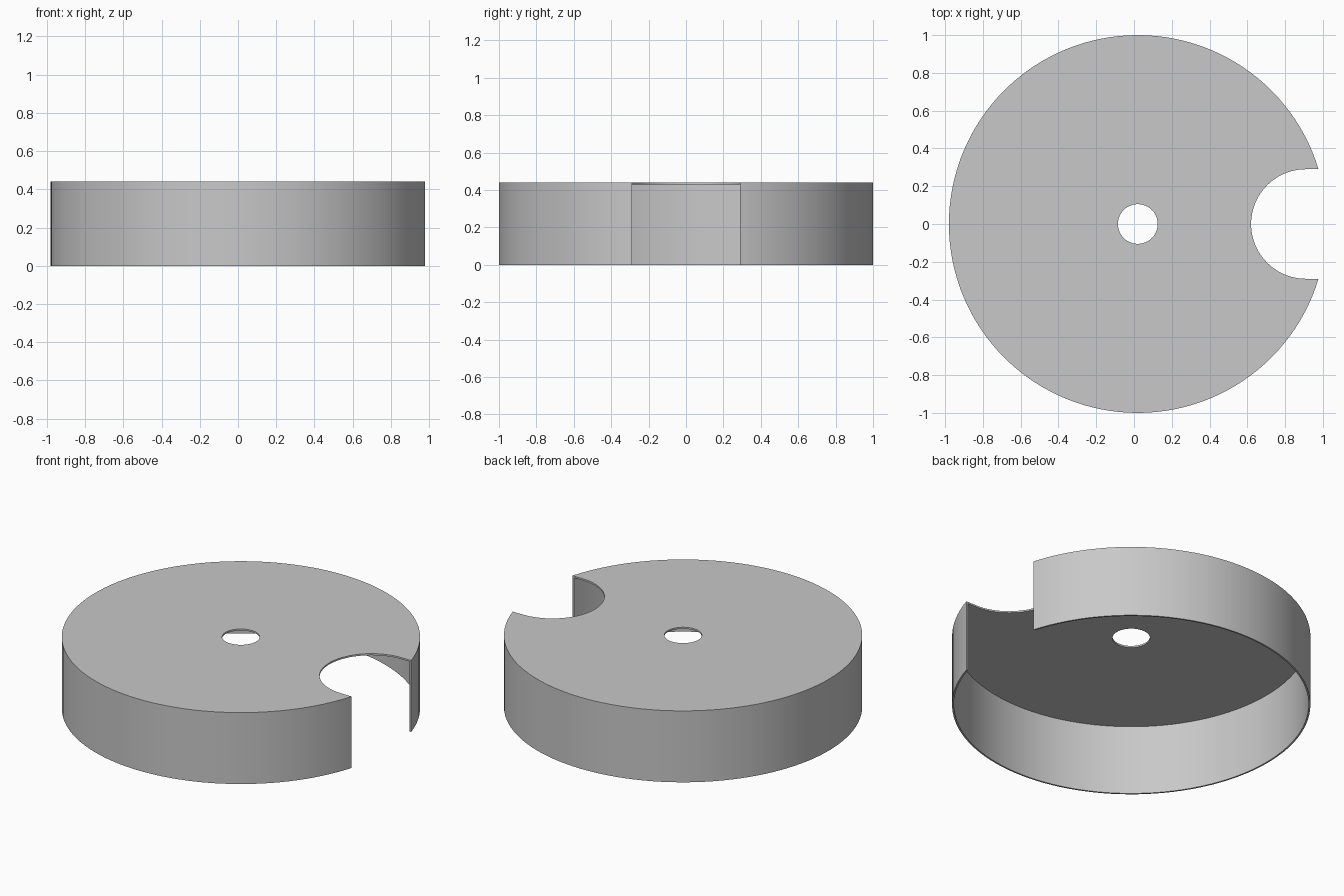
import bpy, bmesh, math
from mathutils import Vector

cube = bpy.data.objects.get("Cube")
if cube:
    bpy.data.objects.remove(cube, do_unlink=True)

RADIUS, HEIGHT, WALL = 1.0, 0.44, 0.01
HOLE, CENTRE_X = 0.105, 0.02
NOTCH_R, NOTCH_X = 0.29, 0.91
SEGMENTS = 128

grey = bpy.data.materials.new("plain grey")
grey.use_nodes = True
colour = (0.58, 0.58, 0.58, 1)
grey.diffuse_color = colour
grey.node_tree.nodes["Principled BSDF"].inputs["Base Color"].default_value = colour


def make_object(name, bm):
    bmesh.ops.recalc_face_normals(bm, faces=bm.faces[:])
    mesh = bpy.data.meshes.new(name)
    bm.to_mesh(mesh)
    bm.free()
    mesh.materials.append(grey)
    obj = bpy.data.objects.new(name, mesh)
    bpy.context.collection.objects.link(obj)
    return obj


# Thin round cover, open below, with a centre hole: a lathed section
inner_r, under = RADIUS - WALL, HEIGHT - WALL
section = [(HOLE, under), (inner_r, under), (inner_r, 0),
           (RADIUS, 0), (RADIUS, HEIGHT), (HOLE, HEIGHT)]
bm = bmesh.new()
rings = []
for i in range(SEGMENTS):
    a = math.tau * i / SEGMENTS
    rings.append([bm.verts.new((CENTRE_X + r * math.cos(a), r * math.sin(a), z))
                  for r, z in section])
for i, ring in enumerate(rings):
    following = rings[(i + 1) % SEGMENTS]
    for j in range(len(section)):
        k = (j + 1) % len(section)
        bm.faces.new((ring[j], following[j], following[k], ring[k]))
cover = make_object("round_cover", bm)

# Cutter for the round-ended notch in the side
bm = bmesh.new()
steps = 48
outline = [(1.3, NOTCH_R)]
for i in range(steps + 1):
    a = math.pi / 2 + math.pi * i / steps
    outline.append((NOTCH_X + NOTCH_R * math.cos(a), NOTCH_R * math.sin(a)))
outline.append((1.3, -NOTCH_R))
base = bm.faces.new([bm.verts.new((x, y, -0.2)) for x, y in outline])
grown = bmesh.ops.extrude_face_region(bm, geom=[base])
tops = [v for v in grown["geom"] if isinstance(v, bmesh.types.BMVert)]
bmesh.ops.translate(bm, verts=tops, vec=Vector((0, 0, 1)))
cutter = make_object("notch_cutter", bm)
cutter.hide_render = True

# Cut the notch, then drop the helper
cut = cover.modifiers.new("notch", "BOOLEAN")
cut.operation = "DIFFERENCE"
cut.solver = "EXACT"
cut.object = cutter
bpy.ops.object.select_all(action="DESELECT")
cover.select_set(True)
bpy.context.view_layer.objects.active = cover
bpy.ops.object.modifier_apply(modifier=cut.name)
bpy.data.objects.remove(cutter, do_unlink=True)
bpy.ops.object.shade_smooth_by_angle(angle=math.radians(30))
